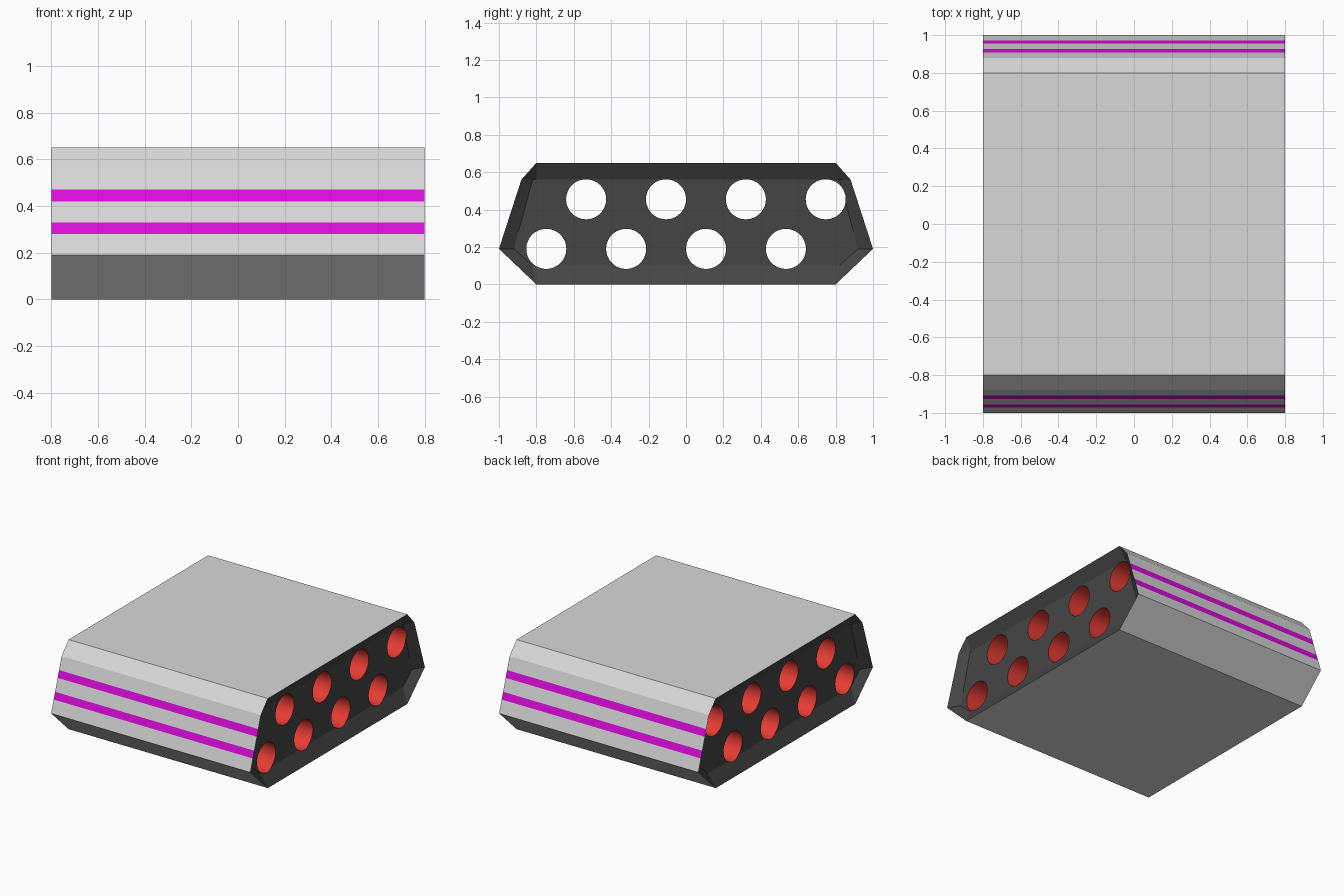
import bpy, bmesh, math
from mathutils import Matrix

if "Cube" in bpy.data.objects:
    bpy.data.objects.remove(bpy.data.objects["Cube"])


def material(name, rgb):
    m = bpy.data.materials.new(name)
    m.use_nodes = True
    m.diffuse_color = (*rgb, 1)
    m.node_tree.nodes["Principled BSDF"].inputs["Base Color"].default_value = (*rgb, 1)
    return m


MATS = [material("light grey", (0.69, 0.69, 0.69)),
        material("magenta", (0.71, 0.004, 0.71)),
        material("dark grey", (0.06, 0.06, 0.06)),
        material("red", (0.80, 0.045, 0.034))]
GREY, MAGENTA, DARK, RED = range(4)

HALF, RECESS, RADIUS = 0.8, 0.05, 0.107
STRIPES = [(0.28, 0.33), (0.42, 0.47)]
HOLES = [(s * (-0.747 + 0.427 * i), 0.19 if s > 0 else 0.455)
         for s in (1, -1) for i in range(4)]


def half_profile(bottom, widest, shoulder, top):
    """Right half of the section, with extra points where the stripes begin and end."""
    (y0, z0), (y1, z1) = widest, shoulder
    mids = [(y0 + (y1 - y0) * (z - z0) / (z1 - z0), z) for s in STRIPES for z in s]
    return [bottom, widest, *mids, shoulder, top]


def full_profile(half):
    return half + [(-y, z) for y, z in reversed(half)]


OUTER = full_profile(half_profile((0.8, 0), (1, 0.19), (0.88, 0.56), (0.8, 0.65)))
INNER = full_profile(half_profile((0.82, 0.1), (0.92, 0.19), (0.82, 0.56), (0.8, 0.56)))


def new_object(name, bm):
    bmesh.ops.recalc_face_normals(bm, faces=bm.faces)
    mesh = bpy.data.meshes.new(name)
    bm.to_mesh(mesh)
    bm.free()
    for m in MATS:
        mesh.materials.append(m)
    ob = bpy.data.objects.new(name, mesh)
    bpy.context.collection.objects.link(ob)
    return ob


# Shell with a recessed panel at each end
bm = bmesh.new()
rings = [[bm.verts.new((x, y, z)) for y, z in prof] for x, prof in
         ((-HALF + RECESS, INNER), (-HALF, OUTER), (HALF, OUTER), (HALF - RECESS, INNER))]
n = len(OUTER)
for k, (a, b) in enumerate(zip(rings, rings[1:])):
    for i in range(n):
        j = (i + 1) % n
        f = bm.faces.new((a[i], a[j], b[j], b[i]))
        height = (a[i].co.z + a[j].co.z) / 2
        striped = any(lo < height < hi for lo, hi in STRIPES) and i != n // 2 - 1
        f.material_index = DARK if k != 1 else MAGENTA if striped else GREY
        # The flat underside and top span both halves
        if k == 1 and i in (n - 1, n // 2 - 1):
            f.material_index = GREY
for ring in (rings[0], rings[-1]):
    bm.faces.new(ring).material_index = DARK
shell = new_object("shell", bm)

# Cutter for the round channels that run from end to end
bm = bmesh.new()
for y, z in HOLES:
    bmesh.ops.create_cone(bm, cap_ends=True, segments=48, radius1=RADIUS, radius2=RADIUS,
                          depth=2, matrix=Matrix.Translation((0, y, z))
                          @ Matrix.Rotation(math.pi / 2, 4, "Y"))
cutter = new_object("channel_cutter", bm)
cutter.hide_render = True

cut = shell.modifiers.new("channels", "BOOLEAN")
cut.operation = "DIFFERENCE"
cut.solver = "EXACT"
cut.object = cutter
bpy.context.view_layer.update()
baked = bpy.data.meshes.new_from_object(
    shell.evaluated_get(bpy.context.evaluated_depsgraph_get()))
shell.modifiers.clear()
shell.data = baked
bpy.data.objects.remove(cutter)


# Red, smooth channel walls
def is_channel(p):
    return abs(p.normal.x) < 0.1 and any(
        all(math.hypot(baked.vertices[v].co.y - y, baked.vertices[v].co.z - z) < RADIUS + 0.002
            for v in p.vertices) for y, z in HOLES)


for p in baked.polygons:
    p.use_smooth = is_channel(p)
    if p.use_smooth:
        p.material_index = RED
